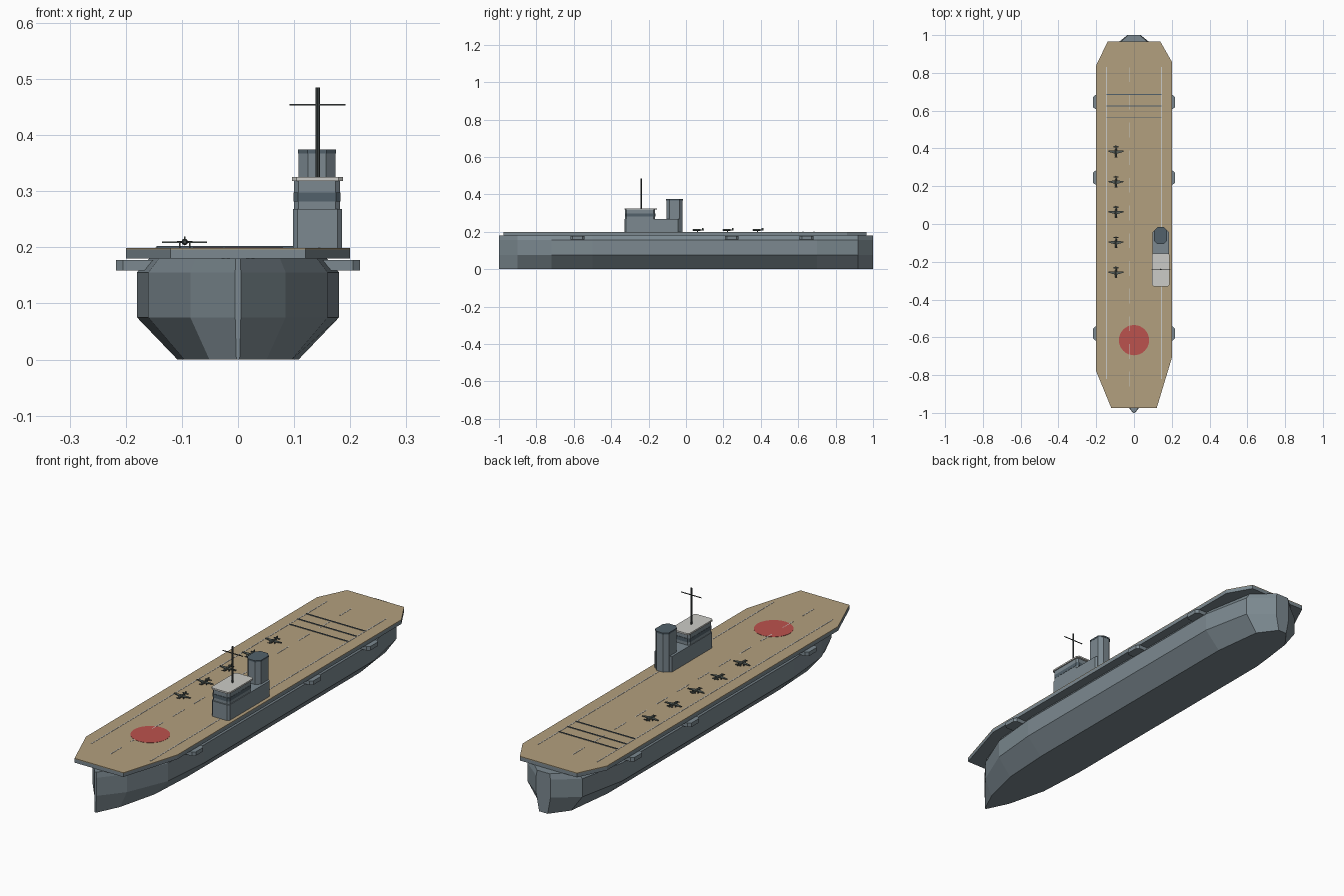
import bpy, bmesh, math

if "Cube" in bpy.data.objects:
    bpy.data.objects.remove(bpy.data.objects["Cube"])


def material(name, rgb):
    m = bpy.data.materials.new(name)
    m.diffuse_color = (*rgb, 1)
    m.use_nodes = True
    m.node_tree.nodes["Principled BSDF"].inputs["Base Color"].default_value = m.diffuse_color
    return m


GREY = material("hull grey", (0.20, 0.25, 0.28))
TAN = material("deck tan", (0.45, 0.35, 0.21))
SLATE = material("dark slate", (0.085, 0.12, 0.145))
PALE = material("pale paint", (0.60, 0.60, 0.57))
RED = material("red paint", (0.50, 0.085, 0.075))
DARK = material("mast dark", (0.05, 0.06, 0.06))
PLANE = material("aircraft green", (0.09, 0.11, 0.10))


def finish(name, bm, mat):
    bmesh.ops.recalc_face_normals(bm, faces=bm.faces)
    me = bpy.data.meshes.new(name)
    bm.to_mesh(me)
    bm.free()
    me.materials.append(mat)
    ob = bpy.data.objects.new(name, me)
    bpy.context.collection.objects.link(ob)
    return ob


def loft(name, rings, mat):
    """Skin closed rings of equal length and cap both ends."""
    bm = bmesh.new()
    loops = [[bm.verts.new(p) for p in r] for r in rings]
    for a, b in zip(loops, loops[1:]):
        for i in range(len(a)):
            j = (i + 1) % len(a)
            bm.faces.new((a[i], a[j], b[j], b[i]))
    bm.faces.new(loops[0])
    bm.faces.new(loops[-1])
    return finish(name, bm, mat)


def prism(name, outline, z0, z1, mat):
    return loft(name, [[(x, y, z) for x, y in outline] for z in (z0, z1)], mat)


def block(name, x0, x1, y0, y1, z0, z1, mat, cut=0):
    """Box whose vertical corners may be chamfered."""
    if cut:
        pts = [(x0 + cut, y0), (x1 - cut, y0), (x1, y0 + cut), (x1, y1 - cut),
               (x1 - cut, y1), (x0 + cut, y1), (x0, y1 - cut), (x0, y0 + cut)]
    else:
        pts = [(x0, y0), (x1, y0), (x1, y1), (x0, y1)]
    return prism(name, pts, z0, z1, mat)


def disc(x, y, r, n):
    return [(x + r * math.cos(2 * math.pi * i / n), y + r * math.sin(2 * math.pi * i / n))
            for i in range(n)]


# Hull: hard-chined sections from bow to stern
stations = [(-1, 0.005), (-0.9, 0.085), (-0.72, 0.16), (-0.5, 0.18),
            (0.7, 0.18), (0.92, 0.135), (1, 0.035)]
rings = []
for y, w in stations:
    half = [(0.6 * w, 0), (w, 0.075), (w, 0.155), (0.88 * w, 0.18)]
    rings.append([(x, y, z) for x, z in half] + [(-x, y, z) for x, z in reversed(half)])
loft("hull", rings, GREY)

# Flight deck: steel slab with planking on top
deck = [(-0.12, -0.975), (0.12, -0.975), (0.2, -0.71), (0.2, 0.86),
        (0.14, 0.965), (-0.14, 0.965), (-0.2, 0.84), (-0.2, -0.78)]
prism("deck_slab", deck, 0.18, 0.196, GREY)
prism("deck_planking", deck, 0.196, 0.199, TAN)

# Gun sponsons on both sides
for s in (-1, 1):
    for y in (0.645, 0.245, -0.58):
        pts = [(0.15, y - 0.037), (0.205, y - 0.037), (0.217, y - 0.026),
               (0.217, y + 0.026), (0.205, y + 0.037), (0.15, y + 0.037)]
        prism("sponson", [(s * a, b) for a, b in pts], 0.159, 0.177, GREY)

# Deck markings
Z0, Z1 = 0.1985, 0.2
for x in (-0.145, 0.145):
    block("edge_line", x - 0.002, x + 0.002, -0.82, 0.83, Z0, Z1, PALE)
for i in range(12):
    y = -0.86 + i * 0.1465
    block("centre_dash", -0.027, -0.023, y, y + 0.078, Z0, Z1, PALE)
prism("red_disc", disc(0, -0.615, 0.08, 32), Z0, Z1, RED)
for y in (0.565, 0.625, 0.685):
    block("arrestor_wire", -0.145, 0.145, y - 0.002, y + 0.002, Z0, 0.202, SLATE)

# Island: base, bridge, windows, roof, funnel
block("island_base", 0.098, 0.185, -0.33, -0.035, 0.198, 0.268, GREY, 0.008)
block("bridge", 0.1, 0.182, -0.325, -0.165, 0.268, 0.32, GREY, 0.008)
block("bridge_windows", 0.099, 0.183, -0.327, -0.163, 0.282, 0.298, SLATE, 0.008)
block("bridge_roof", 0.096, 0.187, -0.33, -0.155, 0.318, 0.325, PALE, 0.008)
block("funnel", 0.108, 0.174, -0.105, -0.018, 0.2, 0.368, GREY, 0.017)
block("funnel_cap", 0.107, 0.175, -0.106, -0.017, 0.367, 0.374, SLATE, 0.017)

# Mast and yard
prism("mast", disc(0.142, -0.24, 0.004, 8), 0.32, 0.485, DARK)
block("yard", 0.092, 0.192, -0.2415, -0.2385, 0.4525, 0.4555, DARK)

# Parked aircraft, noses toward the bow
PX = -0.095
for y in (0.385, 0.225, 0.065, -0.095, -0.255):
    body = [(-0.03, 0.003), (-0.024, 0.0055), (-0.004, 0.006), (0.03, 0.002)]
    loft("aircraft_body", [[(PX + a, y + d, 0.2095 + b) for a, b in disc(0, 0, r, 8)]
                           for d, r in body], PLANE)
    wing = [(-0.04, 0), (0, -0.011), (0.04, 0), (0.04, 0.006), (0, 0.008), (-0.04, 0.006)]
    prism("aircraft_wing", [(PX + a, y - 0.003 + b) for a, b in wing], 0.208, 0.2105, PLANE)
    block("aircraft_tailplane", PX - 0.014, PX + 0.014, y + 0.02, y + 0.027, 0.209, 0.211, PLANE)
    block("aircraft_fin", PX - 0.001, PX + 0.001, y + 0.02, y + 0.029, 0.209, 0.219, PLANE)
    block("propeller", PX - 0.008, PX + 0.008, y - 0.032, y - 0.03, 0.2085, 0.2105, DARK)
    for s in (-1, 1):
        block("aircraft_wheel", PX + s * 0.009 - 0.0015, PX + s * 0.009 + 0.0015,
              y - 0.006, y + 0.0, 0.199, 0.209, DARK)
